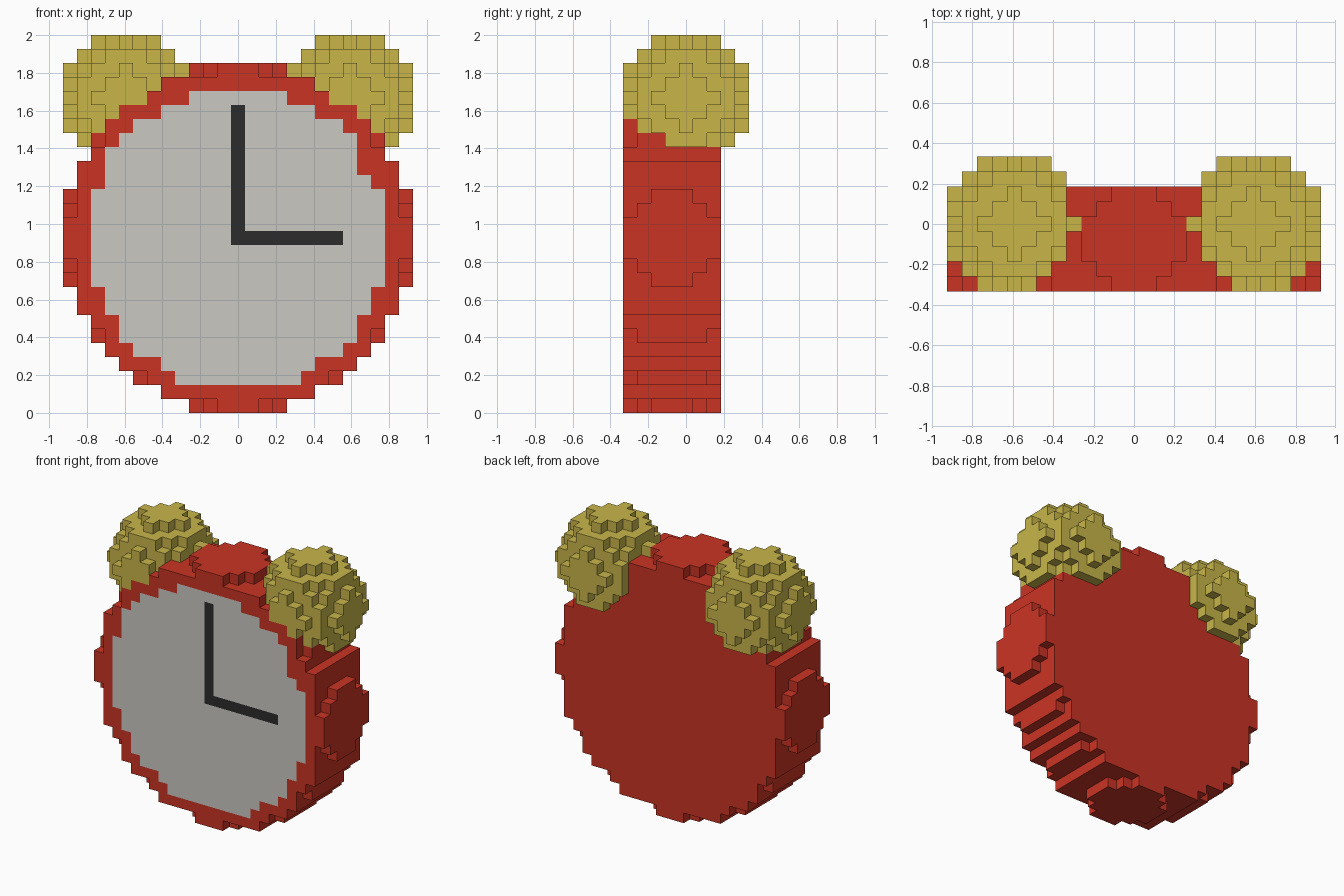
import bpy, bmesh
from mathutils import Vector

if "Cube" in bpy.data.objects:
    bpy.data.objects.remove(bpy.data.objects["Cube"])

V = 2 / 27  # edge of one block


def material(name, hex_code):
    def lin(c):
        c /= 255
        return c / 12.92 if c <= 0.04045 else ((c + 0.055) / 1.055) ** 2.4
    m = bpy.data.materials.new(name)
    m.diffuse_color = [lin(int(hex_code[i:i + 2], 16)) for i in (0, 2, 4)] + [1]
    m.use_nodes = True
    m.node_tree.nodes["Principled BSDF"].inputs["Base Color"].default_value = m.diffuse_color
    return m


RED = material("red case", "CA3424")
GOLD = material("brass yellow", "C8B64A")
GREY = material("dial grey", "CAC8C2")
DARK = material("hand black", "2C2C2C")


def ball(cx, cy, cz, r, y_min=-99, y_max=99):
    """Blocks whose centres lie in a sphere, optionally sliced in y."""
    n = int(r)
    return {(cx + x, cy + y, cz + z)
            for x in range(-n, n + 1) for y in range(-n, n + 1) for z in range(-n, n + 1)
            if x * x + y * y + z * z <= r * r and y_min <= cy + y <= y_max}


DIRS = [(1, 0, 0), (-1, 0, 0), (0, 1, 0), (0, -1, 0), (0, 0, 1), (0, 0, -1)]


def build(name, cells, solid, mats, rule=lambda c, d: 0):
    """Skin the blocks with outward faces wherever nothing solid touches."""
    bm = bmesh.new()
    verts = {}

    def vert(p):
        key = tuple(round(2 * k) for k in p)
        if key not in verts:
            verts[key] = bm.verts.new((p[0] * V, p[1] * V, (p[2] + 0.5) * V))
        return verts[key]

    for c in sorted(cells):
        for d in DIRS:
            if tuple(a + b for a, b in zip(c, d)) in solid:
                continue
            n = Vector(d)
            u = Vector((d[1], d[2], d[0]))
            w = n.cross(u)
            o = Vector(c) + n / 2
            f = bm.faces.new([vert(o + (u * s + w * t) / 2)
                              for s, t in ((-1, -1), (1, -1), (1, 1), (-1, 1))])
            f.material_index = rule(c, d)
    me = bpy.data.meshes.new(name)
    bm.to_mesh(me)
    bm.free()
    for m in mats:
        me.materials.append(m)
    bpy.context.collection.objects.link(bpy.data.objects.new(name, me))


# Half-widths of the dial in blocks, from its bottom row to its top row
LEFT = [4, 5, 7, 8, 8, 9, 9] + [10] * 7 + [9, 9, 9, 8, 7, 5, 3]
RIGHT = [4, 5, 7, 8, 8, 9, 9] + [10] * 7 + [9, 8, 8, 8, 7, 5, 3]


def dial_rule(c, d):
    x, y, z = c
    if d != (0, -1, 0) or y != -4 or not 2 <= z <= 22:
        return 0
    if (x == 0 and 12 <= z <= 21) or (z == 12 and 0 <= x <= 7):
        return 2  # the two hands
    return 1 if -LEFT[z - 2] <= x <= RIGHT[z - 2] else 0


# Case: sphere sliced to a slab; bells: small balls minus the case
case = ball(0, -1, 12, 12.5, -4, 2)
bells = {n: ball(x, 0, 22, 4.5) - case for n, x in (("bell_left", -8), ("bell_right", 8))}
solid = case.union(*bells.values())

build("clock_case", case, solid, [RED, GREY, DARK], dial_rule)
for name, cells in bells.items():
    build(name, cells, solid, [GOLD])
